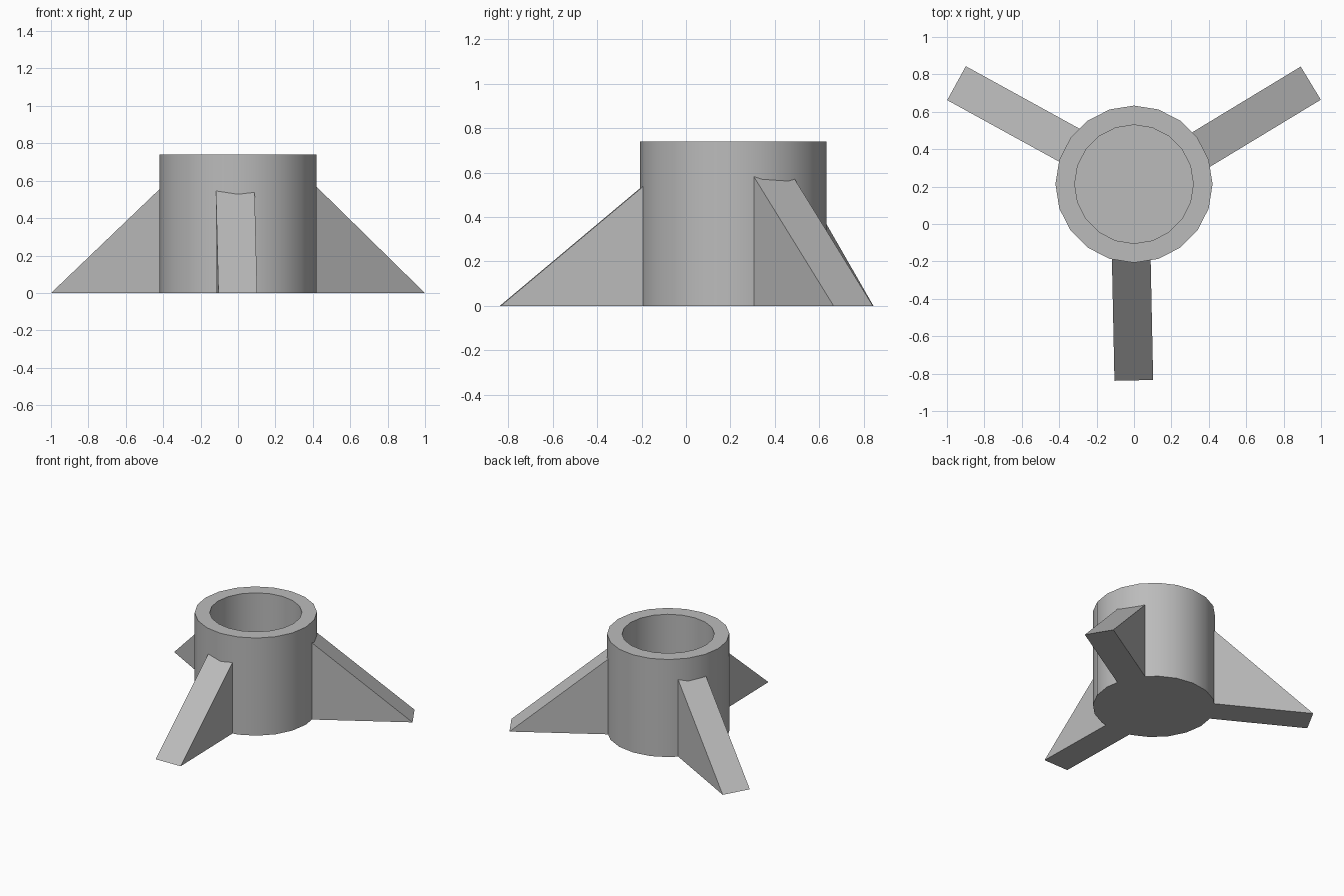
import bpy
import bmesh
from math import cos, sin, radians, tau
from mathutils import Matrix, Vector

cube = bpy.data.objects.get("Cube")
if cube:
    bpy.data.objects.remove(cube, do_unlink=True)

grey = bpy.data.materials.new("plain grey")
grey.use_nodes = True
colour = (0.5, 0.5, 0.5, 1)
grey.diffuse_color = colour
grey.node_tree.nodes["Principled BSDF"].inputs["Base Color"].default_value = colour

CENTRE = Vector((0, 0.213, 0))
SIDES = 20
HEIGHT = 0.74


def finish(name, bm):
    bmesh.ops.recalc_face_normals(bm, faces=bm.faces)
    mesh = bpy.data.meshes.new(name)
    bm.to_mesh(mesh)
    bm.free()
    mesh.materials.append(grey)
    obj = bpy.data.objects.new(name, mesh)
    bpy.context.collection.objects.link(obj)
    return obj


# Round cup: outer wall, flat rim, inner wall and closed floor
bm = bmesh.new()
profile = [(0.42, 0), (0.42, HEIGHT), (0.317, HEIGHT), (0.317, 0.1)]
rings = []
for radius, z in profile:
    rings.append([bm.verts.new(CENTRE + Vector((radius * cos(tau * i / SIDES),
                                                radius * sin(tau * i / SIDES), z)))
                  for i in range(SIDES)])
for low, high in zip(rings, rings[1:]):
    for i in range(SIDES):
        j = (i + 1) % SIDES
        bm.faces.new((low[i], low[j], high[j], high[i]))
bm.faces.new(rings[0])
bm.faces.new(rings[-1])
cup = finish("cup", bm)
bpy.context.view_layer.objects.active = cup
cup.select_set(True)
bpy.ops.object.shade_smooth_by_angle(angle=radians(30))
cup.select_set(False)


# Triangular fins, each ending inside the cup wall
def fin(name, tip, heading, width=0.207, slope=0.839):
    turn = Matrix.Rotation(radians(heading), 4, 'Z')
    tip = Vector((*tip, 0))
    length = (tip - CENTRE).dot(turn @ Vector((1, 0, 0))) - 0.37
    bm = bmesh.new()
    corners = [(0, 0), (-length, 0), (-length, length * slope)]
    face = bm.faces.new([bm.verts.new((x, -width / 2, z)) for x, z in corners])
    side = bmesh.ops.extrude_face_region(bm, geom=[face])["geom"]
    bmesh.ops.translate(bm, vec=(0, width, 0),
                        verts=[v for v in side if isinstance(v, bmesh.types.BMVert)])
    bmesh.ops.transform(bm, matrix=Matrix.Translation(tip) @ turn, verts=bm.verts)
    finish(name, bm)


fin("left_fin", (0.945, 0.753), 31.2)
fin("right_fin", (-0.949, 0.753), 151.2)
fin("front_fin", (-0.001, -0.836), 271.2)
